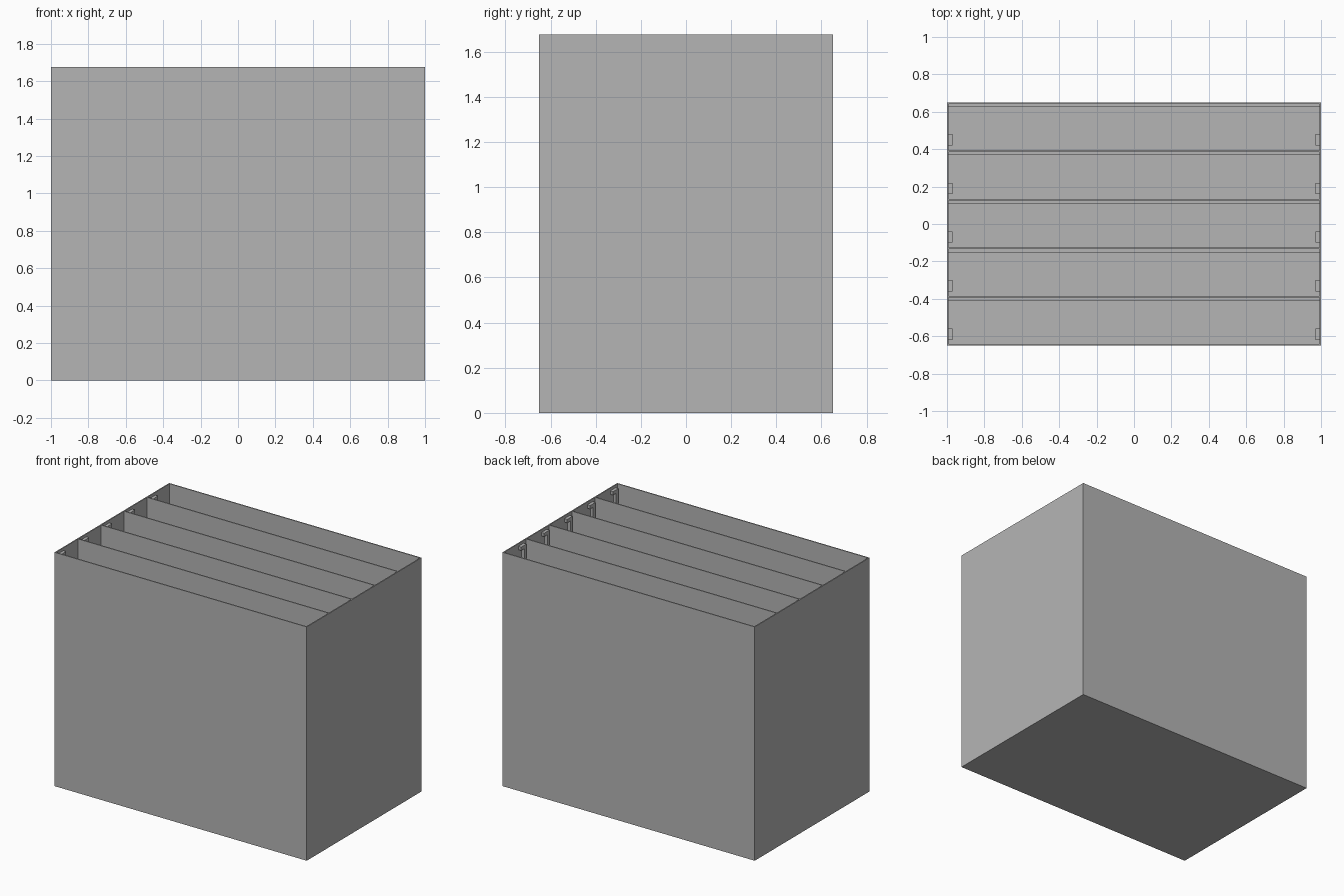
import bpy

if "Cube" in bpy.data.objects:
    bpy.data.objects.remove(bpy.data.objects["Cube"])

W, D, H = 1.0, 0.65, 1.675      # half width, half depth, height
T = 0.008                       # sheet thickness
PITCH = 2 * D / 5               # compartment depth

grey = bpy.data.materials.new("plain grey")
grey.diffuse_color = (0.46, 0.46, 0.46, 1)
grey.use_nodes = True
grey.node_tree.nodes["Principled BSDF"].inputs["Base Color"].default_value = grey.diffuse_color


def box(name, x0, x1, y0, y1, z0, z1):
    """Axis-aligned block between two corners."""
    v = [(x, y, z) for x in (x0, x1) for y in (y0, y1) for z in (z0, z1)]
    f = [(0, 1, 3, 2), (4, 6, 7, 5), (0, 4, 5, 1),
         (2, 3, 7, 6), (0, 2, 6, 4), (1, 5, 7, 3)]
    mesh = bpy.data.meshes.new(name)
    mesh.from_pydata(v, [], f)
    mesh.materials.append(grey)
    ob = bpy.data.objects.new(name, mesh)
    bpy.context.collection.objects.link(ob)
    return ob


# Outer case, open at the top
box("floor", -W, W, -D, D, 0, T)
box("front_wall", -W, W, -D, -D + T, T, H)
box("back_wall", -W, W, D - T, D, T, H)
for side, s in (("left", -1), ("right", 1)):
    xa, xb = sorted((s * W, s * (W - T)))
    box(side + "_wall", xa, xb, -D + T, D - T, T, H)

# Dividers between the five compartments
for i in range(1, 5):
    y = -D + i * PITCH
    box("divider", -W + T, W - T, y - T / 2, y + T / 2, T, H)

for i in range(5):
    y = -D + i * PITCH
    # Low ledge along the back of each compartment
    box("ledge", -W + T, W - T, y + PITCH - 0.022, y + PITCH - T / 2, T, 0.06)
    # Hooked rail on each end wall: short top arm above a long stem
    for s in (-1, 1):
        xa, xb = sorted((s * (W - T), s * 0.97))
        box("rail_arm", xa, xb, y + 0.03, y + 0.09, H - 0.045, H - 0.02)
        box("rail_stem", xa, xb, y + 0.03, y + 0.055, T, H - 0.045)
